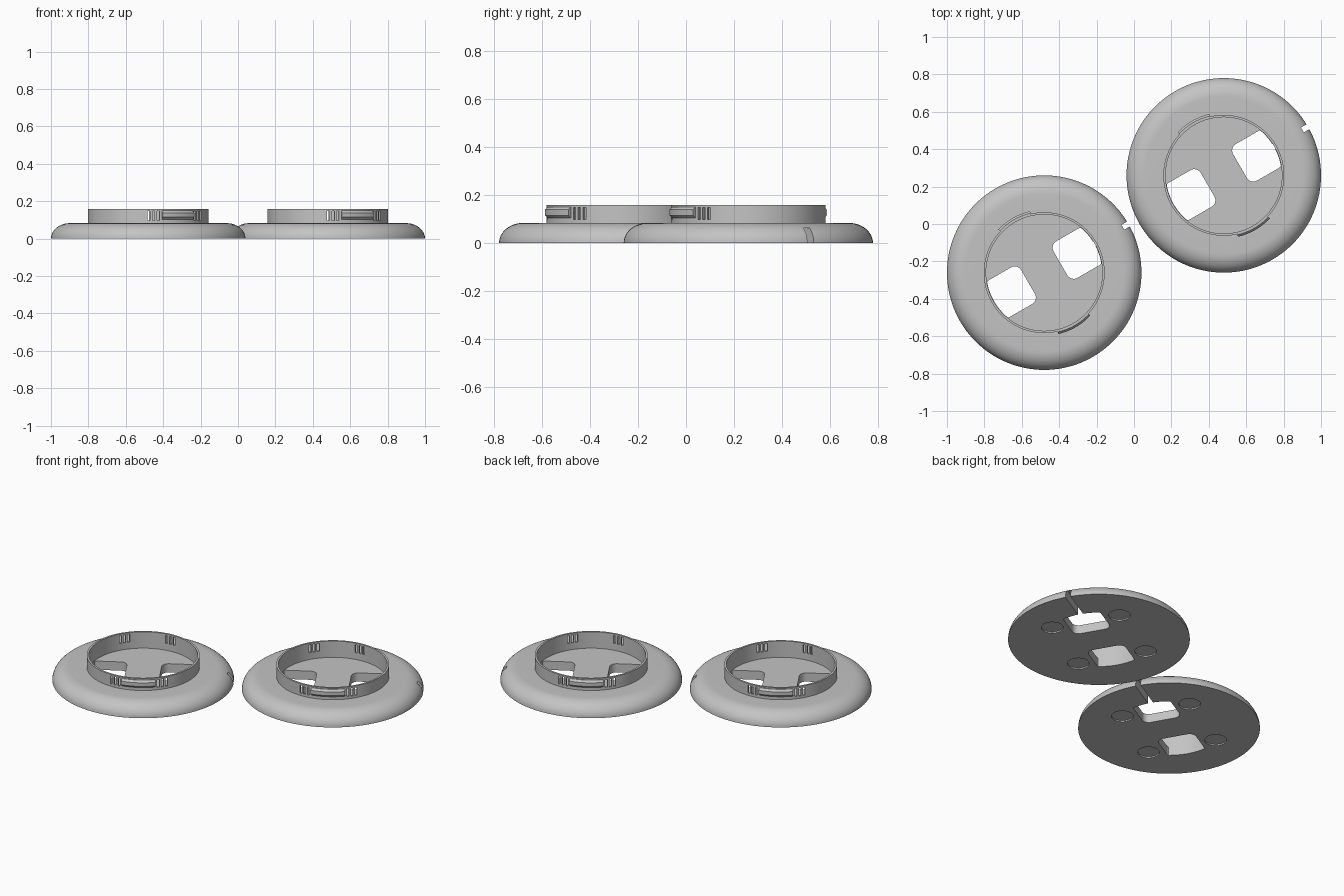
import bpy, bmesh, math
from math import cos, sin, radians
from mathutils import Matrix

if "Cube" in bpy.data.objects:
    bpy.data.objects.remove(bpy.data.objects["Cube"])

AXIS = radians(30)                        # direction of the openings and the cable slot
CENTRES = [(-0.48, -0.26), (0.48, 0.26)]  # the two identical holders

grey = bpy.data.materials.new("light grey plastic")
grey.diffuse_color = (0.55, 0.55, 0.55, 1)
grey.use_nodes = True
grey.node_tree.nodes["Principled BSDF"].inputs["Base Color"].default_value = grey.diffuse_color


def make_object(name, bm):
    bmesh.ops.recalc_face_normals(bm, faces=bm.faces[:])
    mesh = bpy.data.meshes.new(name)
    bm.to_mesh(mesh)
    bm.free()
    mesh.materials.append(grey)
    obj = bpy.data.objects.new(name, mesh)
    bpy.context.collection.objects.link(obj)
    return obj


def spin(name, profile, start, angle, steps, closed):
    """Sweep an (r, z) profile around the z axis."""
    bm = bmesh.new()
    vs = [bm.verts.new((r * cos(start), r * sin(start), z)) for r, z in profile]
    if closed:
        geom = [bm.faces.new(vs)]
    else:
        geom = vs + [bm.edges.new(p) for p in zip(vs, vs[1:])]
    if closed:
        # keep the first cap by extruding a copy of the profile
        copy = bmesh.ops.duplicate(bm, geom=vs + bm.edges[:] + geom)["geom"]
        geom = copy
    bmesh.ops.spin(bm, geom=geom, cent=(0, 0, 0), axis=(0, 0, 1),
                   angle=angle, steps=steps)
    bmesh.ops.remove_doubles(bm, verts=bm.verts[:], dist=1e-5)
    return make_object(name, bm)


def prism(points, z0, z1, angle):
    """Upright prism, turned around the z axis."""
    bm = bmesh.new()
    face = bm.faces.new([bm.verts.new((x, y, z0)) for x, y in points])
    ext = bmesh.ops.extrude_face_region(bm, geom=[face])["geom"]
    for v in ext:
        if isinstance(v, bmesh.types.BMVert):
            v.co.z = z1
    bmesh.ops.rotate(bm, verts=bm.verts[:], matrix=Matrix.Rotation(angle, 3, 'Z'))
    return make_object("cutter", bm)


def rect(x0, x1, half):
    return [(x0, -half), (x1, -half), (x1, half), (x0, half)]


def cut(body, cutter):
    cutter.hide_render = True
    mod = body.modifiers.new("cut", 'BOOLEAN')
    mod.operation, mod.solver, mod.object = 'DIFFERENCE', 'EXACT', cutter
    bpy.context.view_layer.objects.active = body
    bpy.ops.object.modifier_apply(modifier=mod.name)
    bpy.data.objects.remove(cutter)


def smooth(obj):
    bpy.ops.object.select_all(action='DESELECT')
    obj.select_set(True)
    bpy.context.view_layer.objects.active = obj
    bpy.ops.object.shade_smooth_by_angle(angle=radians(30))


# Domed base with raised ring and recessed floor
dome = [(0.42 + 0.10 * cos(a), 0.083 * sin(a))
        for a in (radians(90 * i / 12) for i in range(13))]
profile = [(0, 0)] + dome + [(0.323, 0.083), (0.323, 0.158), (0.311, 0.158),
                             (0.311, 0.055), (0, 0.055)]
base = spin("domed_base", profile, 0, 2 * math.pi, 128, False)

# Two rounded openings whose outer side follows the ring
opening = []
for u, v, a0 in [(0.275, -0.073, -90), (0.275, 0.073, 0),
                 (0.14, 0.073, 90), (0.14, -0.073, 180)]:
    for i in range(9):
        a = radians(a0 + 90 * i / 8)
        opening.append((u + 0.04 * cos(a), v + 0.04 * sin(a)))
    if a0 == -90:
        opening += [(0.315, -0.035), (0.315, 0), (0.315, 0.035)]
opening = [(x * k, y * k) for x, y in opening
           for k in [min(1, 0.309 / math.hypot(x, y))]]
for turn in (0, math.pi):
    cut(base, prism(opening, -0.1, 0.1, AXIS + turn))

# Cable slot under the rim
cut(base, prism(rect(0.29, 0.6, 0.015), -0.1, 0.0625, AXIS))

# Four shallow foot recesses underneath
for deg in (-43, 43, 137, 223):
    foot = [(0.30 + 0.0625 * cos(2 * math.pi * i / 32),
             0.0625 * sin(2 * math.pi * i / 32)) for i in range(32)]
    cut(base, prism(foot, -0.1, 0.008, AXIS + radians(deg)))

# Triple slits either side of each snap tab
for side in (-90, 90):
    for d in (20.5, 25, 29.5):
        for s in (-1, 1):
            cut(base, prism(rect(0.29, 0.35, 0.0065), 0.098, 0.148,
                            AXIS + radians(side + s * d)))
smooth(base)

# Snap tabs on opposite sides of the ring
tab_profile = [(0.317, 0.103), (0.326, 0.103), (0.337, 0.115),
               (0.337, 0.138), (0.326, 0.150), (0.317, 0.150)]
tabs = []
for side in (-90, 90):
    tab = spin("snap_tab", tab_profile, AXIS + radians(side - 17),
               radians(34), 14, True)
    smooth(tab)
    tabs.append(tab)

# Place the first holder and copy it for the second
parts = [base] + tabs
for obj in parts:
    twin = obj.copy()
    bpy.context.collection.objects.link(twin)
    twin.location = (*CENTRES[1], 0)
    obj.location = (*CENTRES[0], 0)
